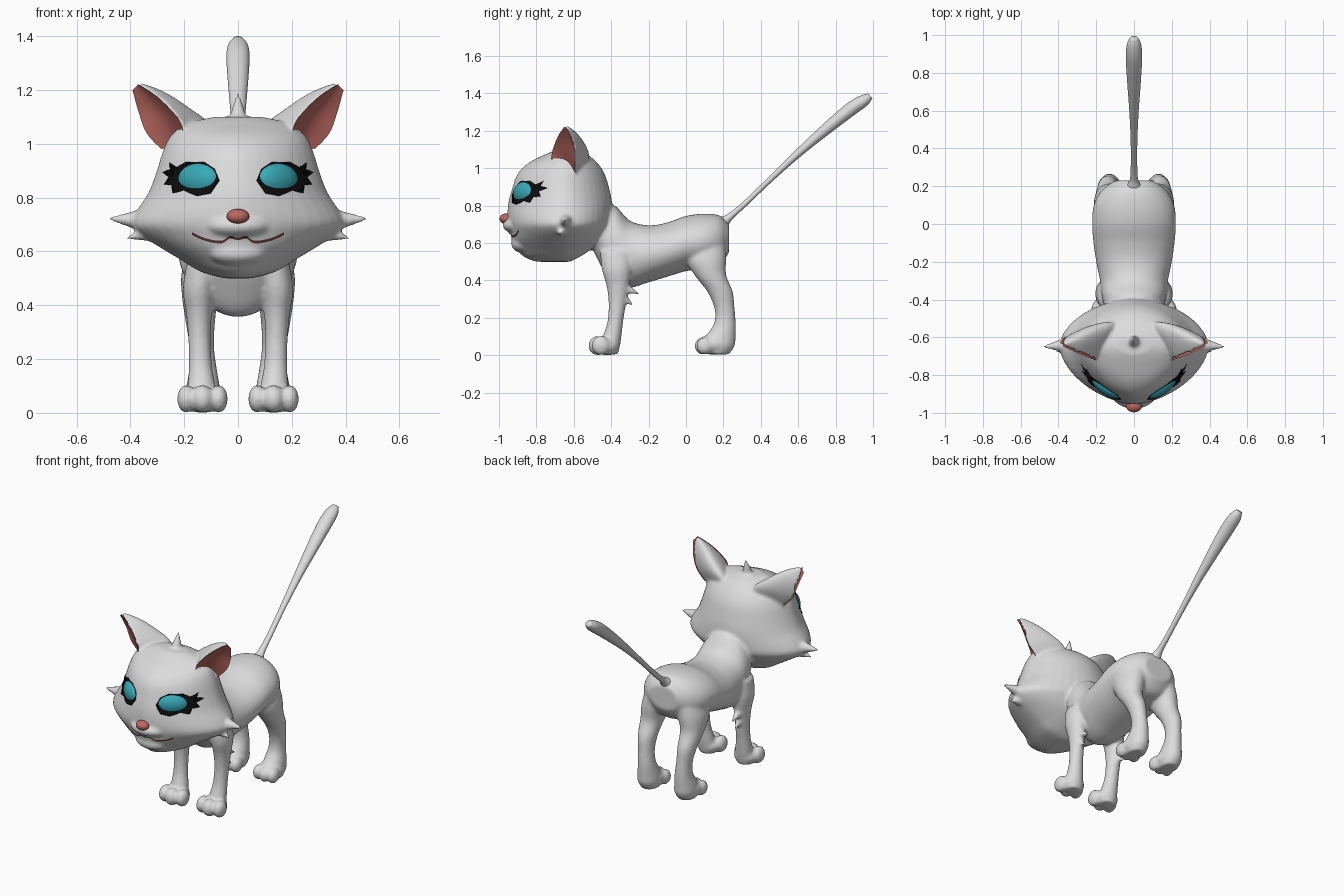
import bpy, bmesh, math
from mathutils import Vector, Matrix
from mathutils.bvhtree import BVHTree

if "Cube" in bpy.data.objects:
    bpy.data.objects.remove(bpy.data.objects["Cube"])


def material(name, rgb):
    m = bpy.data.materials.new(name)
    m.diffuse_color = (*rgb, 1)
    m.use_nodes = True
    m.node_tree.nodes["Principled BSDF"].inputs["Base Color"].default_value = m.diffuse_color
    return m


FUR = material("white_fur", (0.72, 0.72, 0.72))
PINK = material("pink_skin", (0.50, 0.14, 0.12))
TEAL = material("teal_eye", (0.04, 0.40, 0.48))
BLACK = material("black_lash", (0.004, 0.004, 0.004))
DARK = material("dark_mouth", (0.12, 0.04, 0.04))


def make(name, bm, mat):
    bmesh.ops.recalc_face_normals(bm, faces=bm.faces)
    for f in bm.faces:
        f.smooth = True
    me = bpy.data.meshes.new(name)
    bm.to_mesh(me)
    bm.free()
    me.materials.append(mat)
    ob = bpy.data.objects.new(name, me)
    bpy.context.collection.objects.link(ob)
    return ob


def spline(keys, steps=6):
    """Smooth interpolation through tuples of numbers."""
    out = []
    for i in range(len(keys) - 1):
        quad = [keys[max(i - 1, 0)], keys[i], keys[i + 1], keys[min(i + 2, len(keys) - 1)]]
        for s in range(steps):
            t = s / steps
            out.append([0.5 * (2 * b + (c - a) * t + (2 * a - 5 * b + 4 * c - d) * t * t
                               + (3 * b - a - 3 * c + d) * t ** 3) for a, b, c, d in zip(*quad)])
    return out + [list(keys[-1])]


def skin_rows(bm, rows, closed=True):
    """Bridge rows of points; closed rows become a capped tube."""
    vs = [[bm.verts.new(p) for p in row] for row in rows]
    n = len(vs[0])
    for a, b in zip(vs, vs[1:]):
        for j in range(n if closed else n - 1):
            k = (j + 1) % n
            bm.faces.new((a[j], a[k], b[k], b[j]))
    if closed:
        bm.faces.new(vs[0])
        bm.faces.new(vs[-1])


def loft(bm, keys, ring):
    skin_rows(bm, [ring(*k) for k in spline(keys)])


def spow(v, e):
    return math.copysign(abs(v) ** e, v)


ANG = [2 * math.pi * i / 40 for i in range(40)]


def ball(bm, c, r, rot=0):
    m = Matrix.Translation(c) @ Matrix.Rotation(rot, 4, 'Z') @ Matrix.Diagonal((*r, 1))
    bmesh.ops.create_uvsphere(bm, u_segments=32, v_segments=20, radius=1, matrix=m)


def spike(bm, a, b, r):
    a, b = Vector(a), Vector(b)
    m = Matrix.Translation((a + b) / 2) @ (b - a).to_track_quat('Z', 'Y').to_matrix().to_4x4()
    bmesh.ops.create_cone(bm, cap_ends=True, segments=16, radius1=r, radius2=0.004,
                          depth=(b - a).length, matrix=m)


# ---- head: z, front y, back y, half width
def head_ring(z, front, back, w):
    pts = []
    for a in ANG:
        s, c = math.sin(a), math.cos(a)
        e = 2 / 1.7 if s < 0 else 2 / 1.85
        d = (-0.65 - front) if s < 0 else (back + 0.65)
        pts.append((w * spow(c, e), -0.65 + d * spow(s, e), z))
    return pts


skin = bmesh.new()
loft(skin, [(.50, -.80, -.62, .05), (.525, -.865, -.57, .14), (.57, -.905, -.50, .215),
            (.615, -.93, -.45, .29), (.66, -.94, -.42, .36), (.70, -.95, -.40, .395),
            (.745, -.955, -.395, .38), (.815, -.95, -.395, .335), (.89, -.93, -.41, .305),
            (.97, -.90, -.435, .28), (1.03, -.84, -.475, .25), (1.075, -.75, -.53, .19),
            (1.10, -.69, -.59, .09)], head_ring)
ball(skin, (0, -.875, .695), (.13, .105, .052))     # muzzle
ball(skin, (0, -.86, .595), (.11, .075, .05))       # chin
spike(skin, (0, -.63, 1.06), (0, -.60, 1.19), .045)  # crown tuft

# ---- torso: y, top z, bottom z, half width
loft(skin, [(-.50, .72, .57, .09), (-.45, .80, .47, .15), (-.38, .80, .37, .17),
            (-.30, .72, .36, .18), (-.20, .695, .39, .20), (-.10, .71, .42, .215),
            (0, .745, .45, .222), (.10, .757, .46, .213), (.18, .747, .48, .17),
            (.23, .70, .55, .10)],
     lambda y, t, b, w: [(w * math.cos(a), y, (t + b) / 2 + (t - b) / 2 * math.sin(a)) for a in ANG])


# ---- ears: front edge, back edge and outer bulge, from base to tip
EAR = [(.16, -.69, .97, .24, -.60, .93, .08, -.54, 1.0),
       (.20, -.72, 1.03, .285, -.595, .98, .11, -.525, 1.075),
       (.22, -.715, 1.09, .34, -.595, 1.04, .18, -.54, 1.125),
       (.295, -.685, 1.17, .37, -.60, 1.12, .27, -.58, 1.185),
       (.372, -.65, 1.222, .392, -.63, 1.20, .355, -.625, 1.225)]


def ear_ring(sx, k, recess, hollow_only=False):
    f, b, m = Vector(k[0:3]), Vector(k[3:6]), Vector(k[6:9])
    mid = (f + b) / 2
    ctrl = 2 * m - mid
    back = [] if hollow_only else [f * (1 - t) ** 2 + ctrl * 2 * t * (1 - t) + b * t * t
                                   for t in [i / 14 for i in range(14)]]
    chord = [b.lerp(f, t) + (m - mid) * recess * math.sin(math.pi * t)
             for t in [i / 8 for i in range(9 if hollow_only else 8)]]
    return [(sx * p.x, p.y, p.z) for p in back + chord]


def leg_ring(z, x, y, rx, ry):
    return [(x + rx * math.cos(a), y + ry * math.sin(a), z) for a in ANG]


for sx in (1, -1):
    loft(skin, EAR, lambda *k: ear_ring(sx, k, .28))
    # cheek tufts
    spike(skin, (sx * .33, -.64, .715), (sx * .485, -.65, .722), .05)
    spike(skin, (sx * .32, -.66, .675), (sx * .415, -.675, .648), .04)
    # front leg and paw
    loft(skin, [(.56, sx * .13, -.37, .06, .09), (.46, sx * .145, -.37, .06, .08),
                (.37, sx * .145, -.365, .048, .06), (.28, sx * .143, -.367, .042, .047),
                (.18, sx * .14, -.378, .043, .042), (.10, sx * .135, -.395, .052, .05),
                (.04, sx * .132, -.41, .06, .055), (.005, sx * .132, -.41, .05, .045)], leg_ring)
    ball(skin, (sx * .132, -.42, .05), (.075, .066, .05))
    for dx, dy, r in ((-.06, -.455, .034), (0, -.472, .042), (.06, -.455, .034)):
        ball(skin, (sx * .132 + dx, dy, .052), (r, .05, .052))
    # elbow tufts
    spike(skin, (sx * .145, -.35, .37), (sx * .15, -.245, .325), .035)
    spike(skin, (sx * .145, -.35, .32), (sx * .15, -.28, .265), .03)
    # hind leg and paw
    loft(skin, [(.62, sx * .10, .11, .08, .10), (.52, sx * .125, .105, .085, .11),
                (.43, sx * .14, .13, .068, .085), (.34, sx * .14, .182, .055, .068),
                (.25, sx * .135, .206, .046, .054), (.17, sx * .13, .208, .05, .058),
                (.10, sx * .13, .185, .062, .08), (.05, sx * .13, .175, .066, .085),
                (.005, sx * .13, .17, .05, .06)], leg_ring)
    ball(skin, (sx * .13, .15, .06), (.072, .085, .055))
    for dx, dy in ((-.05, .10), (0, .09), (.05, .10)):
        ball(skin, (sx * .13 + dx, dy, .05), (.032, .045, .046))

# fuse the fur parts into one soft skin
body = make("body_skin", skin, FUR)
fuse = body.modifiers.new("fuse", 'REMESH')
fuse.mode = 'VOXEL'
fuse.voxel_size = .009
fuse.use_smooth_shade = True
soft = body.modifiers.new("soften", 'SMOOTH')
soft.factor = .5
soft.iterations = 7

# ---- tail: y, z, radius
tail = bmesh.new()
loft(tail, [(.17, .68, .055), (.205, .715, .036), (.24, .745, .021), (.32, .815, .017),
            (.45, .94, .018), (.60, 1.08, .025), (.75, 1.21, .036), (.88, 1.315, .043),
            (.95, 1.362, .038), (.985, 1.387, .02)],
     lambda y, z, r: [(r * math.cos(a), y - .65 * r * .85 * math.sin(a), z + .76 * r * .85 * math.sin(a))
                      for a in ANG])
make("tail", tail, FUR)

# ---- nose
nose = bmesh.new()
ball(nose, (0, -.963, .73), (.042, .034, .028))
make("nose", nose, PINK)

# ---- thin plates laid on the face
bpy.context.view_layer.update()
tree = BVHTree.FromObject(body, bpy.context.evaluated_depsgraph_get())


def on_face(x, z, lift=.004):
    loc, nor, _, _ = tree.ray_cast(Vector((x, -2, z)), Vector((0, 1, 0)))
    return loc + nor * lift if loc else Vector((x, -.8, z))


LASH = [(.068, .862), (.085, .905), (.125, .932), (.19, .932), (.225, .912), (.252, .93),
        (.25, .905), (.277, .893), (.255, .875), (.272, .848), (.245, .845), (.24, .815),
        (.20, .825), (.15, .805), (.10, .815)]

for sx, side in ((1, "left"), (-1, "right")):
    eye = bmesh.new()
    ball(eye, (sx * .145, -.862, .866), (.09, .042, .062), sx * math.radians(35))
    make(side + "_eye", eye, TEAL)

    lash = bmesh.new()
    edge = []
    for p, q in zip(LASH, LASH[1:] + LASH[:1]):
        edge += [p, ((p[0] + q[0]) / 2, (p[1] + q[1]) / 2)]
    skin_rows(lash, [[on_face(sx * (.16 + (x - .16) * s), .868 + (z - .868) * s) for x, z in edge]
                     for s in (.1, .25, .4, .55, .7, .85, 1)])
    make(side + "_lashes", lash, BLACK)

    inner = bmesh.new()
    skin_rows(inner, [ear_ring(sx, k, .16, True) for k in spline(EAR[1:])], closed=False)
    make(side + "_inner_ear", inner, PINK)

mouth = bmesh.new()
half = [(0, .648), (.03, .655), (.06, .636), (.12, .645), (.17, .668)]
path = spline([(-x, z) for x, z in half[:0:-1]] + half)
skin_rows(mouth, [[on_face(x, z + d, .003) for d in (-.005, 0, .005)] for x, z in path], closed=False)
make("mouth", mouth, DARK)
